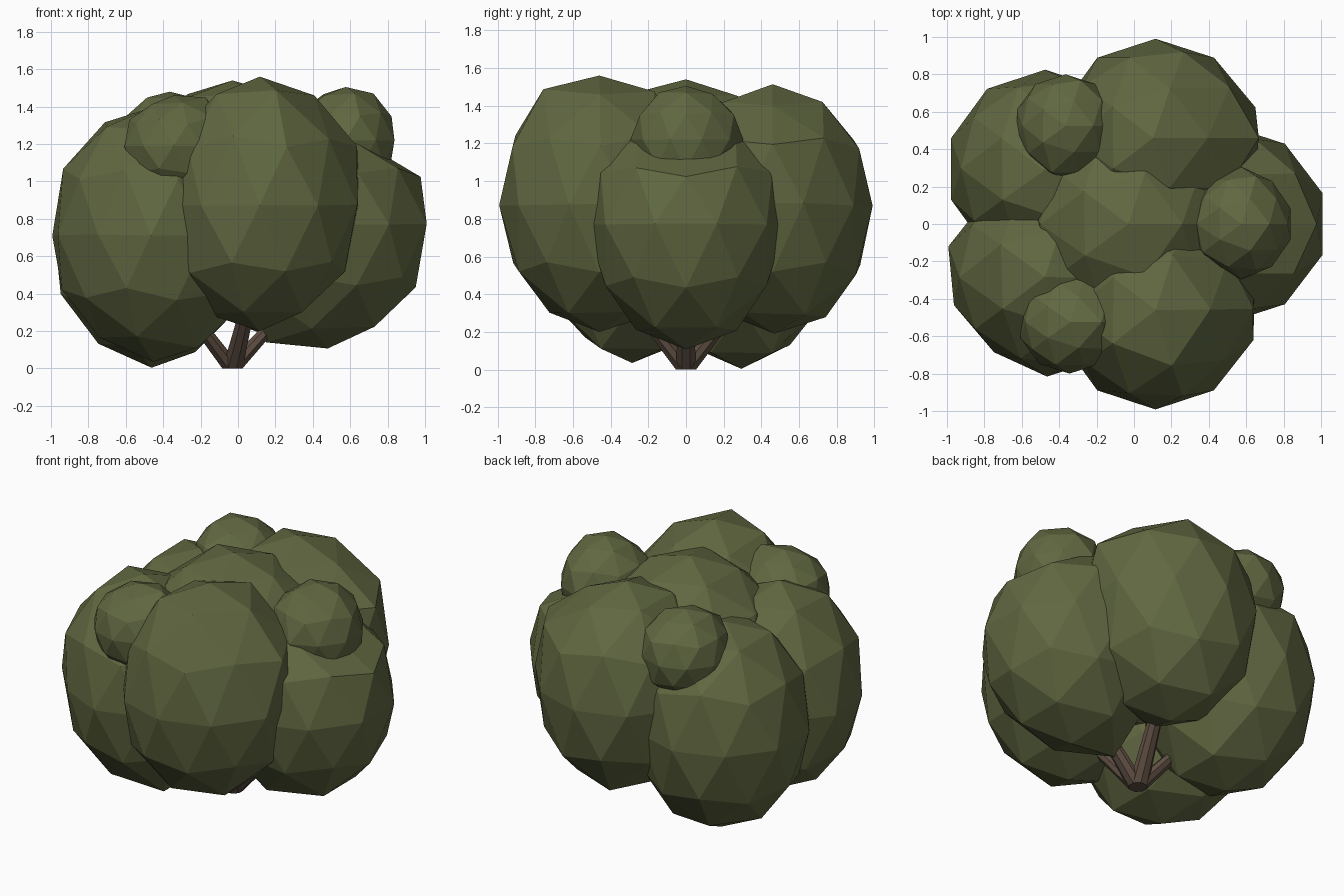
import bpy, bmesh, math, random
from mathutils import Vector

if "Cube" in bpy.data.objects:
    bpy.data.objects.remove(bpy.data.objects["Cube"])

random.seed(4)


def material(name, rgb):
    m = bpy.data.materials.new(name)
    m.diffuse_color = (*rgb, 1)
    m.use_nodes = True
    m.node_tree.nodes["Principled BSDF"].inputs["Base Color"].default_value = m.diffuse_color
    return m


leaf = material("leaf_green", (0.118, 0.137, 0.052))
bark = material("bark_brown", (0.115, 0.078, 0.056))


def finish(bm, name, mat):
    bmesh.ops.recalc_face_normals(bm, faces=bm.faces)
    me = bpy.data.meshes.new(name)
    bm.to_mesh(me)
    bm.free()
    me.materials.append(mat)
    ob = bpy.data.objects.new(name, me)
    bpy.context.collection.objects.link(ob)
    return ob


def clump(name, centre, r, rz, bulges=(), jitter=0.006):
    """Faceted, stretched ball of leaves; bulges (or dents) are (direction, amount)."""
    bm = bmesh.new()
    bmesh.ops.create_icosphere(bm, subdivisions=2, radius=1)
    for v in bm.verts:
        n = v.co.normalized()
        inner = 0.05 < abs(n.z) < 0.95
        j = 1 + (random.uniform(-jitter, 2 * jitter) / r if inner else 0)
        p = Vector((n.x * r * j, n.y * r * j, n.z * rz * j)) + Vector(centre)
        for d, amount in bulges:
            d = Vector(d).normalized()
            p += d * amount * max(0, n.dot(d)) ** 6
        v.co = p
    return finish(bm, name, leaf)


def branch(name, base, tip, r0, r1, sides=8):
    """Tapered limb with level ends, so its foot sits flat on the ground."""
    bm = bmesh.new()
    rings = []
    for p, r in ((base, r0), (tip, r1)):
        rings.append([bm.verts.new((p[0] + r * math.cos(2 * math.pi * (i + .5) / sides),
                                    p[1] + r * math.sin(2 * math.pi * (i + .5) / sides), p[2]))
                      for i in range(sides)])
    a, b = rings
    for i in range(sides):
        k = (i + 1) % sides
        bm.faces.new((a[i], a[k], b[k], b[i]))
    bm.faces.new(a[::-1])
    bm.faces.new(b)
    return finish(bm, name, bark)


# Five large clumps in a ring: centre, radius, half height, bulges
large = {
    "right": ((0.495, 0.0, 0.77), 0.53, 0.62,
              [((-.55, 0, -.85), .11), ((.5, 0, -.85), .03), ((.45, 0, .9), -.15), ((1, 0, .5), .03)]),
    "back_right": ((0.115, 0.46, 0.87), 0.53, 0.665,
                   [((.9, 0, .45), .09), ((.5, 0, .85), -.06), ((0, .5, -.85), .04)]),
    "front_right": ((0.115, -0.46, 0.87), 0.53, 0.67,
                    [((.85, .1, .3), .05), ((0, -.6, .8), .05), ((.15, .6, .8), .05)]),
    "back_left": ((-0.475, 0.295, 0.70), 0.53, 0.68,
                  [((.55, 0, -.85), .06), ((.1, .2, 1), -.05), ((-.5, .5, -.7), -.02)]),
    "front_left": ((-0.47, -0.29, 0.71), 0.53, 0.66,
                   [((.55, 0, -.85), .07), ((-.7, -.7, -.1), -.05), ((-.4, -.5, -.75), -.04),
                    ((-.3, .3, .9), .04), ((-1, .3, 0), .02)]),
}
foot = Vector((-0.03, 0, 0))
for side, (c, r, rz, bulges) in large.items():
    clump("leaf_clump_" + side, c, r, rz, bulges)
    # limb running from the foot into this clump
    tip = foot.lerp(Vector((c[0], c[1], 0.58)), 0.85)
    branch("branch_" + side, foot, tip, 0.058, 0.035)

# Clump filling the middle of the crown
clump("leaf_clump_centre", (-0.03, 0, 0.99), 0.55, 0.55)

# Three small clumps on top
for side, c, rz, bulges in (
        ("right", (0.575, 0, 1.22), 0.285, [((0, 1, .1), .03), ((0, -1, 0), .02)]),
        ("back_left", (-0.365, 0.525, 1.21), 0.27, [((0, -1, .3), .03)]),
        ("front_left", (-0.345, -0.525, 1.19), 0.265, [((.1, 0, -1), .04), ((.6, 0, .7), .04)])):
    clump("small_leaf_clump_" + side, c, 0.275, rz, bulges)
